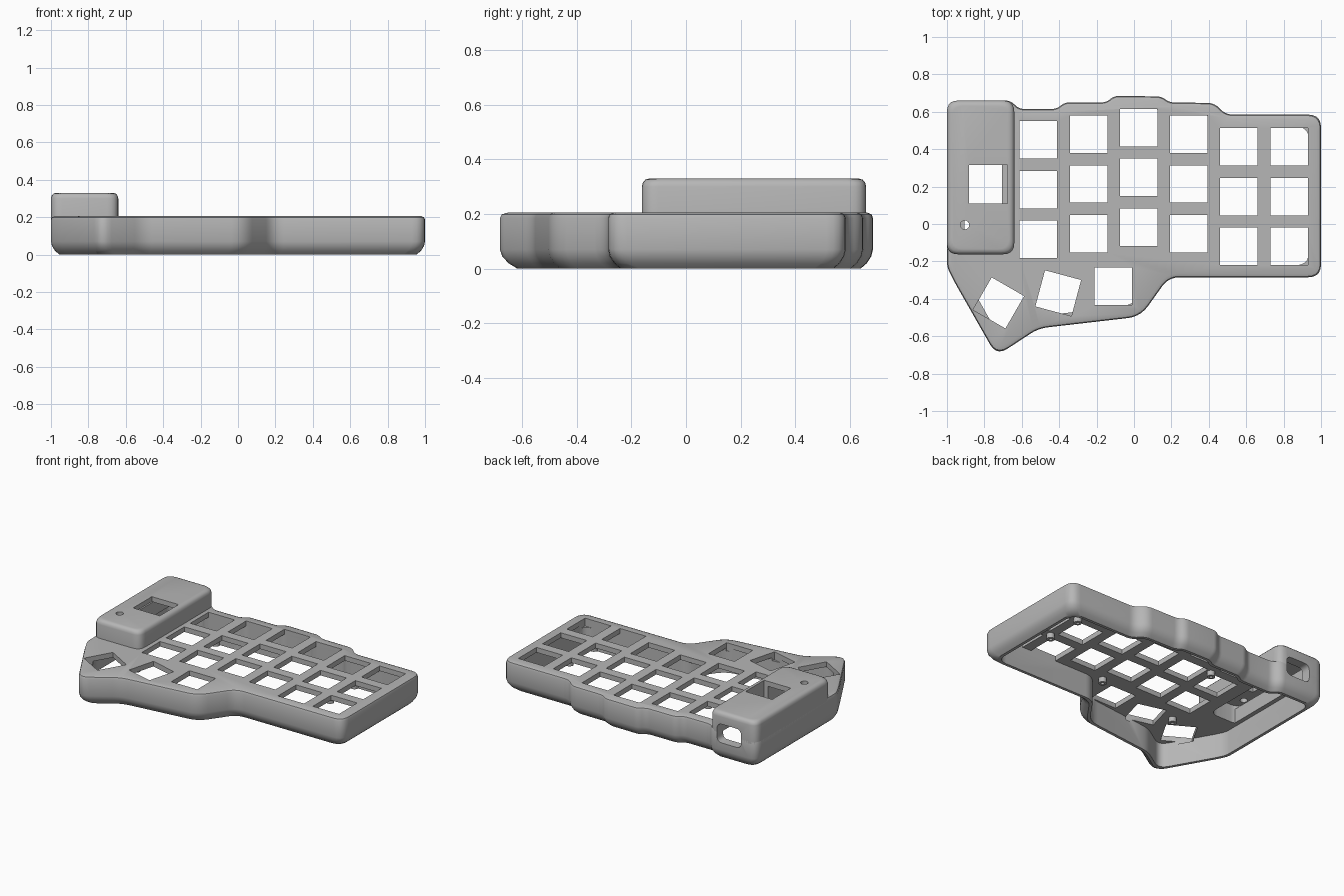
import bpy, bmesh, math
from mathutils import Vector, Matrix

if "Cube" in bpy.data.objects:
    bpy.data.objects.remove(bpy.data.objects["Cube"])

mat = bpy.data.materials.new("matte_grey")
mat.use_nodes = True
GREY = (0.47, 0.47, 0.47, 1)
mat.diffuse_color = GREY
mat.node_tree.nodes["Principled BSDF"].inputs["Base Color"].default_value = GREY


def finish(name, bm):
    bmesh.ops.recalc_face_normals(bm, faces=bm.faces)
    mesh = bpy.data.meshes.new(name)
    bm.to_mesh(mesh)
    bm.free()
    mesh.materials.append(mat)
    ob = bpy.data.objects.new(name, mesh)
    bpy.context.collection.objects.link(ob)
    return ob


def outline(corners, inset, steps=5):
    """Offset a clockwise outline inward and round each corner by its trim length."""
    pts = [Vector(c[:2]) for c in corners]
    n = len(pts)
    moved = []
    for i, p in enumerate(pts):
        a = (p - pts[i - 1]).normalized()
        b = (pts[(i + 1) % n] - p).normalized()
        na, nb = Vector((a.y, -a.x)), Vector((b.y, -b.x))
        moved.append(p + (na + nb) * inset / (1 + na.dot(nb)))
    loop = []
    for i, p in enumerate(moved):
        u, v = moved[i - 1] - p, moved[(i + 1) % n] - p
        trim = min(corners[i][2], 0.45 * u.length, 0.45 * v.length)
        s, e = p + u.normalized() * trim, p + v.normalized() * trim
        for k in range(steps + 1):
            t = k / steps
            loop.append(s * (1 - t) ** 2 + p * 2 * t * (1 - t) + e * t * t)
    return loop


def loft(bm, rings):
    """Skin a stack of (loop, z) rings and cap both ends."""
    rows = [[bm.verts.new((p[0], p[1], z)) for p in loop] for loop, z in rings]
    for a, b in zip(rows, rows[1:]):
        for i in range(len(a)):
            j = (i + 1) % len(a)
            bm.faces.new((a[i], a[j], b[j], b[i]))
    bm.faces.new(rows[0])
    bm.faces.new(rows[-1])


def shell(name, corners, profile):
    bm = bmesh.new()
    loft(bm, [(outline(corners, inset), z) for inset, z in profile])
    return finish(name, bm)


def box(bm, centre, size, angle=0):
    bmesh.ops.create_cube(bm, size=1, matrix=Matrix.Translation(centre)
                          @ Matrix.Rotation(math.radians(angle), 4, "Z")
                          @ Matrix.Diagonal((*size, 1)))


def circle(x, y, r, n=16):
    return [(x + r * math.cos(math.tau * k / n), y + r * math.sin(math.tau * k / n))
            for k in range(n)]


def cut(target, cutter):
    cutter.hide_render = True
    bpy.context.view_layer.objects.active = target
    mod = target.modifiers.new("cut", "BOOLEAN")
    mod.operation, mod.solver, mod.object = "DIFFERENCE", "EXACT", cutter
    bpy.ops.object.modifier_apply(modifier=mod.name)


# Case: stepped outline, open underneath, rounded rims
case_corners = [
    (-1, .66, .06), (-.66, .66, .03), (-.615, .615, .03), (-.415, .615, .03),
    (-.37, .65, .03), (-.15, .65, .03), (-.105, .685, .03), (.145, .682, .03),
    (.19, .65, .03), (.43, .647, .04), (.49, .585, .04), (1, .585, .07),
    (1, -.285, .07), (.185, -.285, .06), (.035, -.495, .07), (-.51, -.558, .05),
    (-.735, -.705, .07), (-.96, -.31, .03), (-1, -.23, .03)]
case = shell("keyboard_case", case_corners, [
    (.065, .17), (.065, 0), (.045, 0), (.022, .02), (.006, .045), (0, .07),
    (0, .185), (.005, .199), (.02, .205)])

# Raised controller housing, hollow and open to the case below
pod_corners = [(-1, .66, .06), (-.64, .66, .06), (-.64, -.162, .06), (-1, -.162, .06)]
pod = shell("controller_housing", pod_corners, [
    (.065, .295), (.065, .172), (0, .172), (0, .3), (.004, .315), (.013, .326), (.028, .33)])
pod_void = shell("housing_void_cutter", pod_corners, [(.065, .1), (.065, .25)])
cut(case, pod_void)

# Key openings: staggered columns plus the thumb fan
bm = bmesh.new()
for col, top in enumerate((.45, .48, .515, .48, .412, .412)):
    for row in range(3):
        box(bm, (-.511 + col * .268, top - row * .266, .2), (.2, .2, .1))
for x, y, angle in ((-.11, -.332, 0), (-.405, -.37, -15), (-.724, -.422, -30)):
    box(bm, (x, y, .2), (.2, .2, .1), angle)
keys = finish("key_cutter", bm)
cut(case, keys)

# Housing openings: display window, reset hole
bm = bmesh.new()
box(bm, (-.78, .213, .3), (.205, .205, .2))
loft(bm, [(circle(-.905, -.005, .024), .2), (circle(-.905, -.005, .024), .4)])
window = finish("window_cutter", bm)
cut(pod, window)

# Cable port through the back wall
bm = bmesh.new()
port = outline([(-.885, .12, .04), (-.885, .25, .04), (-.7, .25, .04), (-.7, .12, .04)], 0)
loft(bm, [(port, -.8), (port, -.5)])
bmesh.ops.rotate(bm, matrix=Matrix.Rotation(math.radians(90), 3, "X"), verts=bm.verts)
port_cutter = finish("port_cutter", bm)
cut(case, port_cutter)
cut(pod, port_cutter)

for helper in (pod_void, keys, window, port_cutter):
    bpy.data.objects.remove(helper)

# Inner ledge along the housing's outer wall
bm = bmesh.new()
box(bm, (-.922, .24, .22), (.034, .68, .1))
finish("housing_ledge", bm)

# Screw posts under the plate
bm = bmesh.new()
for x, y in ((.697, .28), (.697, .015), (.09, -.2), (-.567, -.3), (-.38, .3)):
    loft(bm, [(circle(x, y, .011), .168), (circle(x, y, .011), .135),
              (circle(x, y, .026), .135), (circle(x, y, .026), .175)])
posts = finish("screw_posts", bm)

# Smooth the rounded rims, keep the cut edges crisp
bpy.ops.object.select_all(action="DESELECT")
for ob in (case, pod, posts):
    ob.select_set(True)
bpy.context.view_layer.objects.active = case
bpy.ops.object.shade_smooth_by_angle(angle=math.radians(35))
